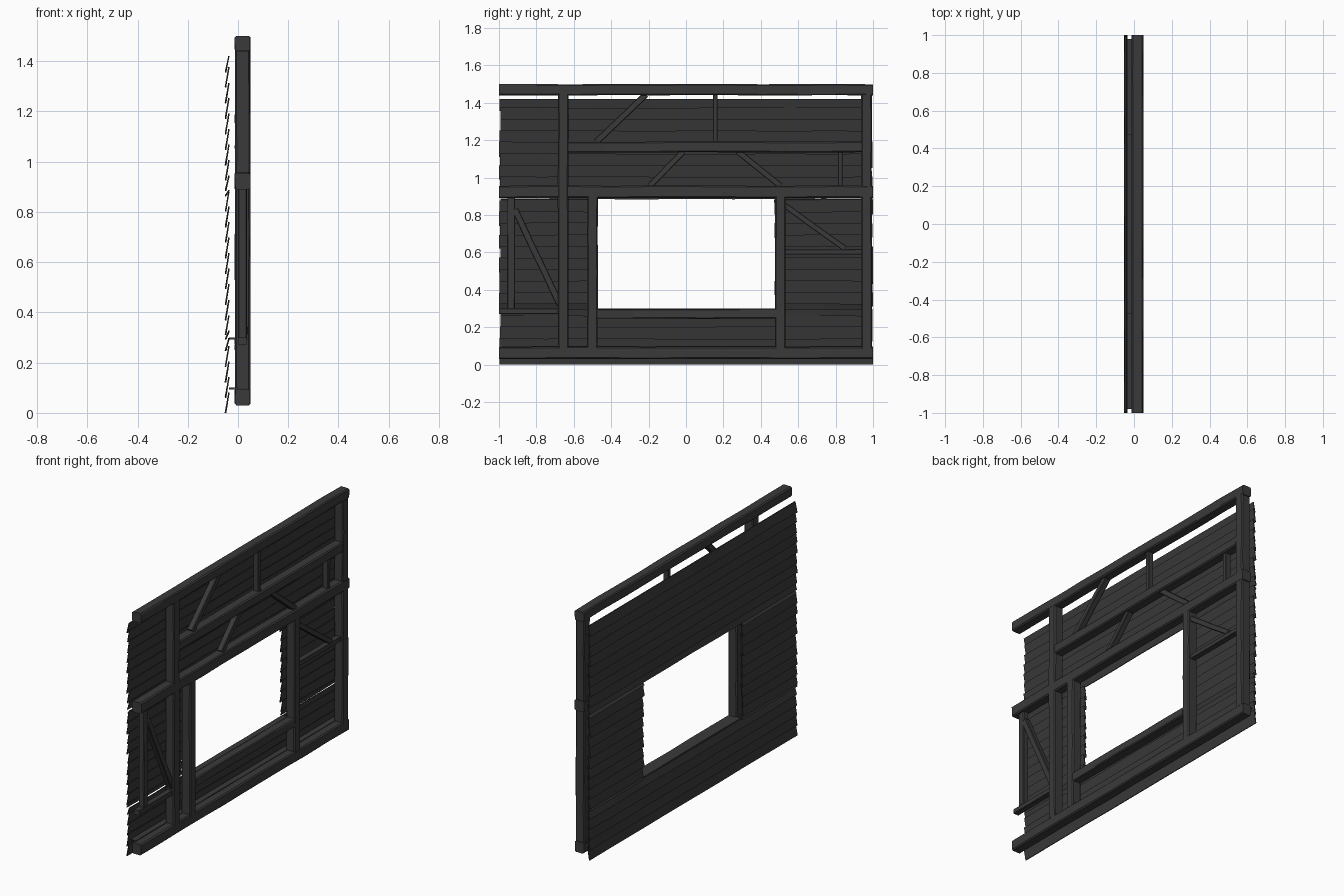
import bpy, bmesh, random
from mathutils import Vector

random.seed(4)
cube = bpy.data.objects.get("Cube")
if cube:
    bpy.data.objects.remove(cube)

wood = bpy.data.materials.new("charred dark wood")
wood.use_nodes = True
COLOUR = (0.042, 0.042, 0.042, 1)
wood.diffuse_color = COLOUR
wood.node_tree.nodes["Principled BSDF"].inputs["Base Color"].default_value = COLOUR


def finish(name, bm):
    bmesh.ops.recalc_face_normals(bm, faces=bm.faces)
    mesh = bpy.data.meshes.new(name)
    bm.to_mesh(mesh)
    bm.free()
    mesh.materials.append(wood)
    obj = bpy.data.objects.new(name, mesh)
    bpy.context.collection.objects.link(obj)
    return obj


def timber(name, start, end, width, x0=-0.012, x1=0.049, rough=0.0015):
    """Hewn timber with chamfered edges between two (y, z) points."""
    a, b = Vector((0, *start)), Vector((0, *end))
    along = (b - a).normalized()
    side = Vector((1, 0, 0)).cross(along)
    h, d, mid = width / 2, (x1 - x0) / 2, (x0 + x1) / 2
    c = 0.22 * min(h, d)
    half = [(d, h - c), (d - c, h), (c - d, h), (-d, h - c)]
    ring = half + [(-u, -v) for u, v in half]
    steps = max(1, round((b - a).length / 0.2))
    bm = bmesh.new()
    rings = []
    for i in range(steps + 1):
        centre = a.lerp(b, i / steps)
        sway = random.uniform(-rough, rough)
        rings.append([bm.verts.new(
            centre + Vector((mid + u + random.uniform(-rough, rough), 0, 0))
            + side * (v + sway)) for u, v in ring])
    for lower, upper in zip(rings, rings[1:]):
        for k in range(len(ring)):
            n = (k + 1) % len(ring)
            bm.faces.new((lower[k], lower[n], upper[n], upper[k]))
    bm.faces.new(rings[0])
    bm.faces.new(rings[-1])
    return finish(name, bm)


def add_board(bm, y0, y1, z, height, thick=0.005):
    """Tilted clapboard, its lower edge kicked outward."""
    steps = max(2, round((y1 - y0) / 0.25))
    rag0, rag1 = random.uniform(0, 0.01), random.uniform(0, 0.01)
    rings = []
    for i in range(steps + 1):
        y = y0 + rag0 + (y1 - y0 - rag0 - rag1) * i / steps
        low = max(0, z + random.uniform(-0.003, 0.003))
        high = min(TOP, z + height + random.uniform(-0.003, 0.003))
        out = -0.053 + random.uniform(0, 0.002)
        rings.append([bm.verts.new(p) for p in (
            (out, y, low), (out + thick, y, low),
            (-0.034, y, high), (-0.034 - thick, y, high))])
    for p, q in zip(rings, rings[1:]):
        for k in range(4):
            n = (k + 1) % 4
            bm.faces.new((p[k], p[n], q[n], q[k]))
    bm.faces.new(rings[0])
    bm.faces.new(rings[-1])


# Clapboard siding, split around the window opening
TOP, ROWS = 1.42, 23
SILL, HEAD, JAMB = 0.295, 0.885, 0.475
pitch = TOP / ROWS
bm = bmesh.new()
for row in range(ROWS):
    z = row * pitch
    top = min(TOP, z + pitch + 0.016)
    spans = [(z, top, False)]
    if z < SILL < z + pitch:
        spans = [(z, SILL, False), (SILL, top, True)]
    elif z < HEAD < z + pitch:
        spans = [(z, HEAD, True), (HEAD, top, False)]
    elif SILL <= z < HEAD:
        spans = [(z, min(top, HEAD), True)]
    for low, high, is_open in spans:
        if is_open:
            add_board(bm, -1, -JAMB + 0.006, low, high - low)
            add_board(bm, JAMB - 0.004, 1, low, high - low)
        else:
            add_board(bm, -1, 1, low, high - low)
finish("clapboard_siding", bm)

# Main horizontal beams
for name, y0, y1, z, w in (
        ("bottom_beam", -1, 1, 0.063, 0.066),
        ("middle_beam", -1, 1, 0.924, 0.066),
        ("upper_beam", -0.63, 0.94, 1.164, 0.058),
        ("top_beam", -1, 1, 1.47, 0.06),
        ("window_sill", -0.475, 0.48, 0.272, 0.052)):
    timber(name, (y0, z), (y1, z), w)

# Main posts
for name, y, top in (("tall_post", -0.656, 1.445), ("end_post", 0.966, 1.445),
                     ("window_post_near", -0.5, 0.9), ("window_post_far", 0.504, 0.9)):
    timber(name, (y, 0.09), (y, top), 0.057)

# Light studs, rails and diagonal braces
for name, start, end, w in (
        ("short_stud", (-0.935, 0.3), (-0.935, 0.895), 0.042),
        ("short_rail", (-1, 0.286), (-0.68, 0.286), 0.03),
        ("side_rail", (0.53, 0.603), (0.94, 0.603), 0.028),
        ("upper_stud", (0.157, 1.19), (0.157, 1.445), 0.024),
        ("middle_stud", (0.825, 0.955), (0.825, 1.14), 0.026),
        ("lower_brace", (-0.915, 0.83), (-0.675, 0.32), 0.036),
        ("side_brace", (0.53, 0.85), (0.85, 0.62), 0.03),
        ("upper_brace", (-0.48, 1.19), (-0.215, 1.445), 0.034),
        ("middle_brace_near", (-0.195, 0.955), (-0.015, 1.14), 0.032),
        ("middle_brace_far", (0.275, 1.14), (0.505, 0.955), 0.032)):
    timber(name, start, end, w, 0.0, 0.036, 0.001)

# Thin ledges tying the frame to the siding
for name, y0, y1, z in (("sill_ledge", -0.475, 0.475, 0.296),
                        ("floor_ledge", -0.98, 0.98, 0.097)):
    timber(name, (y0, z), (y1, z), 0.007, -0.036, 0.0, 0.0005)
